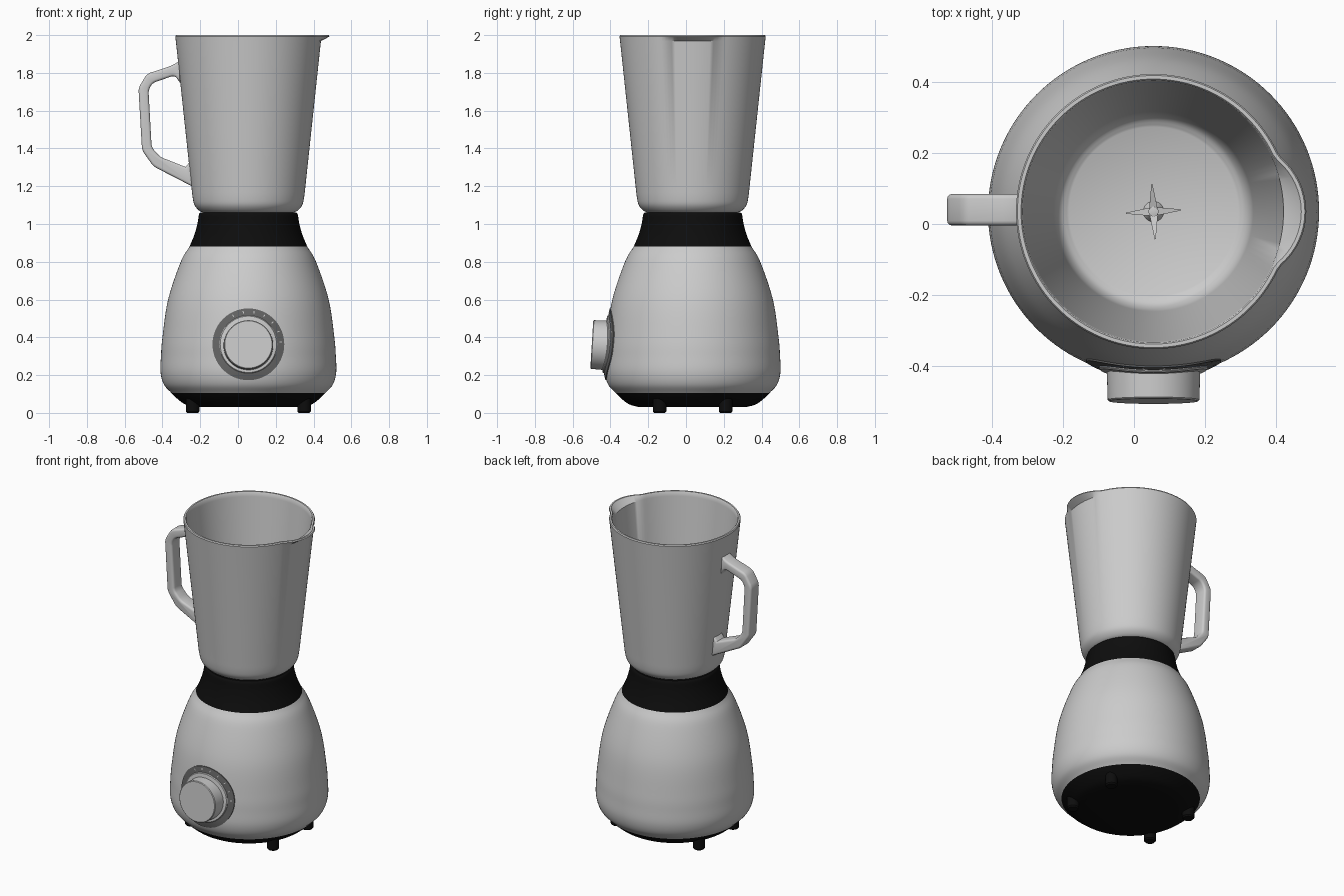
import bpy, bmesh, math
from mathutils import Vector, Matrix

if "Cube" in bpy.data.objects:
    bpy.data.objects.remove(bpy.data.objects["Cube"])

CX, CY = 0.055, 0.035   # vertical axis of the blender
TAU = math.tau


def material(name, v):
    m = bpy.data.materials.new(name)
    m.diffuse_color = (v, v, v, 1)
    m.use_nodes = True
    m.node_tree.nodes["Principled BSDF"].inputs["Base Color"].default_value = m.diffuse_color
    return m


BLACK = material("black_plastic", 0.004)
DARK = material("dark_grey", 0.13)


def finish(bm, name, mat=None, angle=35):
    bmesh.ops.remove_doubles(bm, verts=bm.verts, dist=1e-5)
    bmesh.ops.recalc_face_normals(bm, faces=bm.faces)
    me = bpy.data.meshes.new(name)
    bm.to_mesh(me)
    bm.free()
    ob = bpy.data.objects.new(name, me)
    bpy.context.collection.objects.link(ob)
    if mat:
        me.materials.append(mat)
    me.shade_smooth()
    me.set_sharp_from_angle(angle=math.radians(angle))
    return ob


def curve(pts, n=6):
    """Smooth curve through a few (r, z) points."""
    p = [Vector(q) for q in pts]
    p = [2 * p[0] - p[1]] + p + [2 * p[-1] - p[-2]]
    out = []
    for a, b, c, d in zip(p, p[1:], p[2:], p[3:]):
        for i in range(n):
            t = i / n
            out.append(0.5 * (2 * b + (c - a) * t + (2 * a - 5 * b + 4 * c - d) * t**2
                              + (3 * b - a - 3 * c + d) * t**3))
    return [tuple(v) for v in out] + [tuple(pts[-1])]


def skin(bm, rows):
    """Bridge consecutive rows of points with faces."""
    vs = [[bm.verts.new(p) for p in row] for row in rows]
    for a, b in zip(vs, vs[1:]):
        for i in range(len(a) - 1):
            bm.faces.new((a[i], a[i + 1], b[i + 1], b[i]))
    bmesh.ops.remove_doubles(bm, verts=bm.verts, dist=1e-5)
    bmesh.ops.dissolve_degenerate(bm, dist=1e-6, edges=bm.edges)


def lathe(name, profile, mat=None, shape=None, n=128, matrix=None):
    bm = bmesh.new()
    rows = []
    for r, z in profile:
        row = []
        for i in range(n + 1):
            t = TAU * i / n
            q = shape(r, z, t) if shape else r
            row.append((q * math.cos(t), q * math.sin(t), z))
        rows.append(row)
    skin(bm, rows)
    bm.transform(matrix or Matrix.Translation((CX, CY, 0)))
    return finish(bm, name, mat)


# motor housing
body = curve([(.407, .105), (.447, .15), (.465, .215), (.463, .3), (.455, .4),
              (.425, .6), (.358, .8), (.312, .88)])
lathe("motor_housing", body)

# black underside and collar
lathe("base_plate", [(0, .03)] + curve([(.28, .03), (.335, .045), (.38, .078), (.407, .105)], 4), BLACK)
lathe("collar", curve([(.312, .88), (.287, .94), (.27, 1.0), (.263, 1.045)], 5)
      + [(.260, 1.055), (.254, 1.06), (.225, 1.06), (0, 1.055)], BLACK)

# four feet
for sx in (-1, 1):
    for sy in (-1, 1):
        lathe("foot", [(0, 0), (.029, 0), (.036, .008), (.036, .09), (0, .09)], BLACK, n=24,
              matrix=Matrix.Translation((CX + sx * .295, CY + sy * .175, 0)))


# jug, with the rim pushed outwards to a pouring lip at +x
def spout(r, z, t):
    k = .198**2 - (.232 * math.sin(t))**2
    if z < 1.99 or math.cos(t) < 0 or k < 0:
        return r
    return r + max(0, .232 * math.cos(t) + math.sqrt(k) - .387)


outer = [(0, 1.058)] + curve([(.235, 1.058), (.262, 1.072), (.285, 1.1), (.295, 1.14), (.302, 1.2)], 4)
rim = [(.384, 1.968), (.387, 1.993), (.383, 2.0), (.373, 2.0), (.369, 1.995), (.366, 1.97)]
inner = curve([(.284, 1.19), (.277, 1.14), (.262, 1.108), (.238, 1.092)], 4) + [(0, 1.092)]
lathe("jug", outer + rim + inner, shape=spout)

# handle: side outline extruded across y, corners and rims rounded
outline = [(-.31, 1.862), (-.352, 1.838), (-.482, 1.795), (-.527, 1.72), (-.508, 1.39), (-.448, 1.305),
           (-.238, 1.197), (-.25, 1.335), (-.278, 1.302), (-.412, 1.355), (-.457, 1.405),
           (-.474, 1.71), (-.452, 1.747), (-.335, 1.787), (-.303, 1.742)]
bm = bmesh.new()
face = bm.faces.new([bm.verts.new((x, -.004, z)) for x, z in outline])
ext = bmesh.ops.extrude_face_region(bm, geom=[face])
bmesh.ops.translate(bm, vec=(0, .088, 0), verts=[v for v in ext["geom"] if isinstance(v, bmesh.types.BMVert)])
across = [e for e in bm.edges if abs(e.verts[0].co.y - e.verts[1].co.y) > .05 and e.verts[0].co.x < -.32]
bmesh.ops.bevel(bm, geom=across, offset=.018, segments=4, profile=.5, affect='EDGES')
rims = [e for e in bm.edges if abs(e.verts[0].co.y - e.verts[1].co.y) < .001]
bmesh.ops.bevel(bm, geom=rims, offset=.013, segments=3, profile=.5, affect='EDGES')
finish(bm, "handle")

# blade hub and four tapered blades
lathe("blade_hub", [(0, 1.09), (.03, 1.09), (.02, 1.11), (.014, 1.12), (.014, 1.155), (0, 1.158)], n=24)
for i in range(4):
    bm = bmesh.new()
    bmesh.ops.create_cube(bm, size=1)
    for v in bm.verts:
        tip = v.co.x > 0
        v.co = ((.078 if tip else 0), v.co.y * (.003 if tip else .026),
                1.145 + v.co.z * .004 + (.022 if tip else 0) * (1 if i % 2 else -1))
    bm.transform(Matrix.Translation((CX, CY, 0)) @ Matrix.Rotation(i * TAU / 4 + .06, 4, 'Z'))
    finish(bm, "blade")

# control dial parts that follow the curved front of the housing
DZ = .363


def on_body(x, z, off):
    for (r0, z0), (r1, z1) in zip(body, body[1:]):
        if z0 <= z <= z1:
            r = r0 + (r1 - r0) * (z - z0) / (z1 - z0)
            return (CX + x, CY - math.sqrt(r * r - x * x) - off, z)


def patch(name, profile, a0=0, a1=TAU, n=96, mat=None):
    bm = bmesh.new()
    angles = [a0 + (a1 - a0) * i / n for i in range(n + 1)]
    skin(bm, [[on_body(r * math.cos(a), DZ + r * math.sin(a), off) for a in angles] for r, off in profile])
    return finish(bm, name, mat)


patch("dial_scale", [(.19, -.004), (.19, .005), (.17, .005), (.15, .005)], mat=DARK)
patch("dial_seat", [(.153, 0), (.153, .008), (.149, .012), (.12, .012)])
for i in range(7):
    a = math.radians(118 - 19 * i)
    patch("scale_mark", [(.178, .003), (.178, .0065), (.166, .0065), (.166, .003)], a - .015, a + .015, 2)

# knob, tilted slightly upwards
lathe("knob", [(0, 0), (.132, 0), (.129, .097), (.125, .101), (0, .101)], n=96,
      matrix=Matrix.Translation((CX, -.398, .356)) @ Matrix.Rotation(math.radians(86.5), 4, 'X'))
